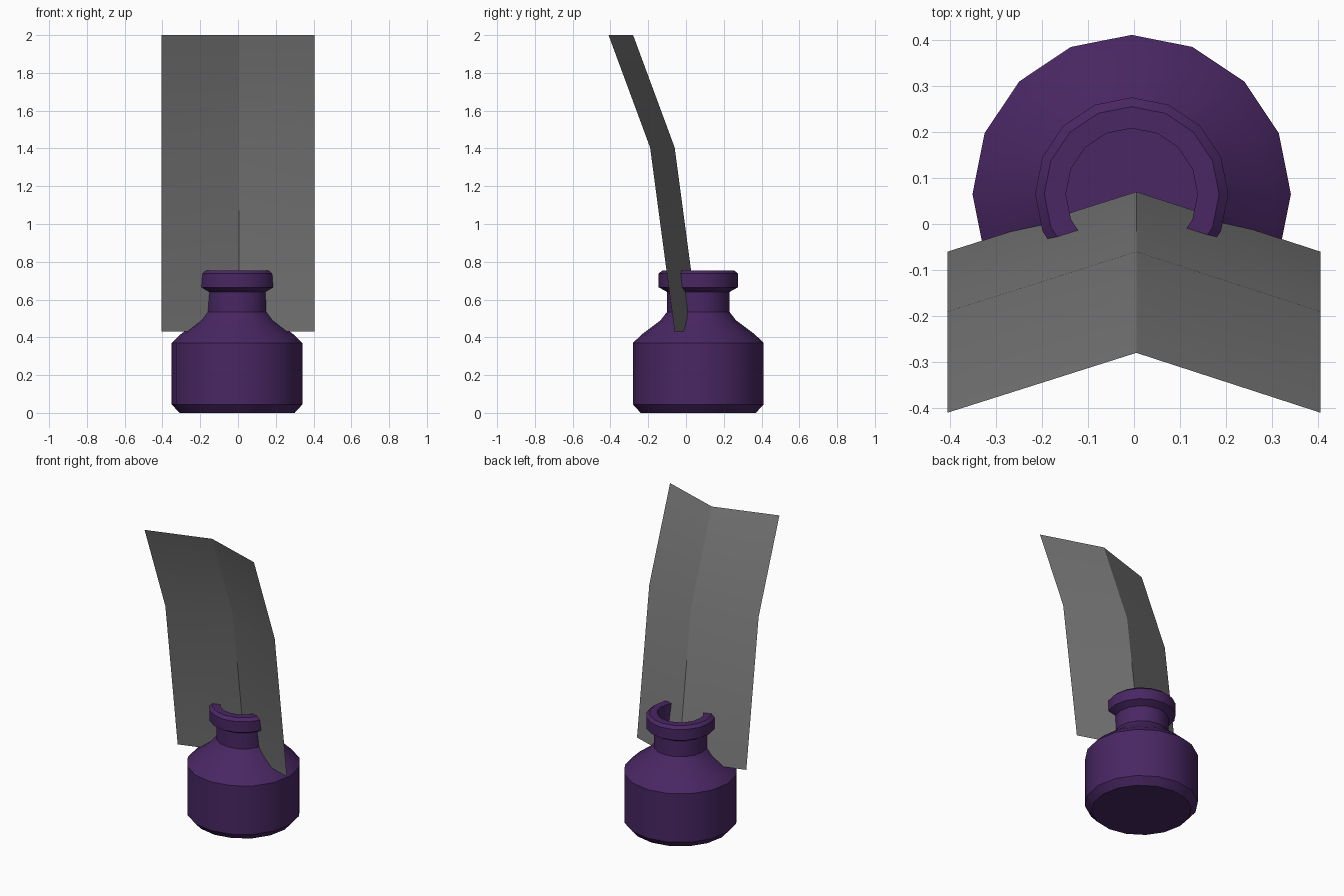
import bpy, bmesh, math

cube = bpy.data.objects.get("Cube")
if cube:
    bpy.data.objects.remove(cube, do_unlink=True)


def make_material(name, rgb):
    mat = bpy.data.materials.new(name)
    mat.use_nodes = True
    mat.diffuse_color = (*rgb, 1)
    mat.node_tree.nodes["Principled BSDF"].inputs["Base Color"].default_value = (*rgb, 1)
    return mat


def finish(bm, name, mat):
    mesh = bpy.data.meshes.new(name)
    bm.to_mesh(mesh)
    bm.free()
    mesh.materials.append(mat)
    obj = bpy.data.objects.new(name, mesh)
    bpy.context.collection.objects.link(obj)
    bpy.ops.object.select_all(action="DESELECT")
    obj.select_set(True)
    bpy.context.view_layer.objects.active = obj
    bpy.ops.object.shade_smooth_by_angle(angle=math.radians(30))
    return obj


def bridge(bm, rows, closed):
    """Join neighbouring rows of vertices with quads."""
    n = len(rows[0])
    for a, b in zip(rows, rows[1:]):
        for i in range(n if closed else n - 1):
            j = (i + 1) % n
            bm.faces.new((a[i], a[j], b[j], b[i]))


purple = make_material("dark purple glass", (0.066, 0.02, 0.125))
grey = make_material("feather grey", (0.19, 0.19, 0.19))

# Bottle: lathed profile (radius, height) from base, over the lip, down the mouth
SIDES = 16
CENTRE = (-0.005, 0.065)
profile = [(0.305, 0), (0.346, 0.045), (0.346, 0.37), (0.3, 0.415), (0.2, 0.49),
           (0.165, 0.535), (0.165, 0.64), (0.21, 0.665), (0.21, 0.737),
           (0.19, 0.755), (0.143, 0.755), (0.143, 0.38)]
bm = bmesh.new()
rings = []
for r, z in profile:
    angles = [math.tau * i / SIDES for i in range(SIDES)]
    rings.append([bm.verts.new((CENTRE[0] + r * math.cos(a), CENTRE[1] + r * math.sin(a), z))
                  for a in angles])
bridge(bm, rings, True)
bm.faces.new(list(reversed(rings[0])))   # underside
bm.faces.new(rings[-1])                  # ink surface inside the mouth
finish(bm, "ink_bottle", purple)

# Feather: thin folded sheet, bending forward towards the tip
HALF_WIDTH, FOLD = 0.405, 0.13
bm = bmesh.new()
rows = []
for y, z in [(0.07, 0.43), (-0.06, 1.405), (-0.28, 2)]:
    rows.append([bm.verts.new((-HALF_WIDTH, y - FOLD, z)),
                 bm.verts.new((0.005, y, z)),
                 bm.verts.new((HALF_WIDTH, y - FOLD, z))])
bridge(bm, rows, False)
finish(bm, "quill_feather", grey)
